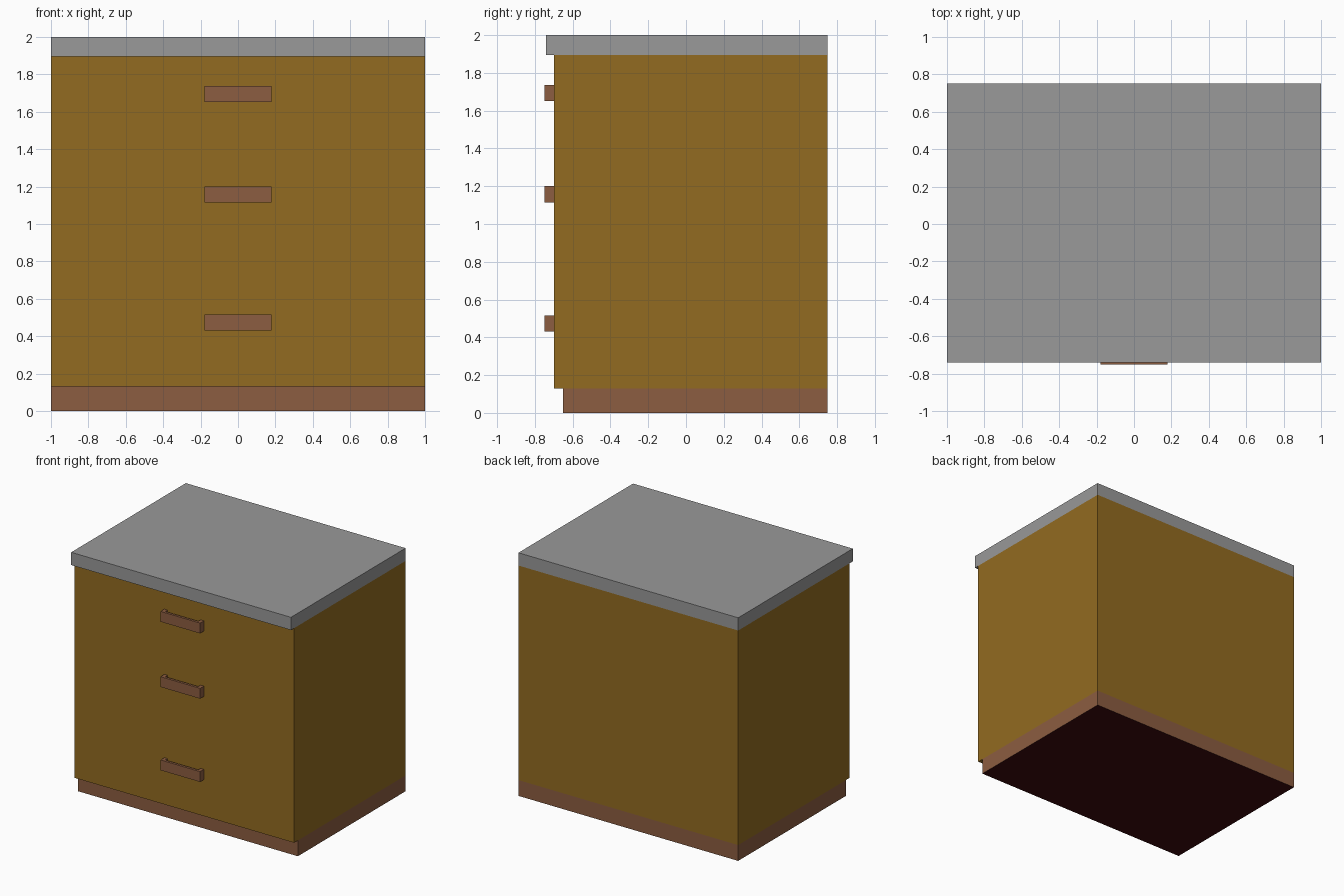
import bpy, bmesh

if "Cube" in bpy.data.objects:
    bpy.data.objects.remove(bpy.data.objects["Cube"])


def material(name, r, g, b):
    m = bpy.data.materials.new(name)
    m.diffuse_color = (r, g, b, 1)
    m.use_nodes = True
    m.node_tree.nodes["Principled BSDF"].inputs["Base Color"].default_value = m.diffuse_color
    return m


wood = material("golden wood", 0.29, 0.147, 0.015)
brown = material("reddish brown", 0.263, 0.109, 0.052)
grey = material("grey worktop", 0.319, 0.319, 0.319)
dark = material("dark underside", 0.048, 0.003, 0.004)


def prism(name, pts, z0, z1, mat):
    """Extrude a plan outline between two heights."""
    bm = bmesh.new()
    face = bm.faces.new([bm.verts.new((x, y, z0)) for x, y in pts])
    ext = bmesh.ops.extrude_face_region(bm, geom=[face], use_keep_orig=True)
    for v in ext["geom"]:
        if isinstance(v, bmesh.types.BMVert):
            v.co.z = z1
    bmesh.ops.recalc_face_normals(bm, faces=bm.faces)
    mesh = bpy.data.meshes.new(name)
    bm.to_mesh(mesh)
    bm.free()
    mesh.materials.append(mat)
    ob = bpy.data.objects.new(name, mesh)
    bpy.context.collection.objects.link(ob)
    return ob


def slab(name, front, z0, z1, mat):
    """Full-width box running from the given front to the back."""
    return prism(name, [(-1, front), (1, front), (1, 0.75), (-1, 0.75)], z0, z1, mat)


# Recessed plinth with dark underside
plinth = slab("plinth", -0.65, 0, 0.13, brown)
plinth.data.materials.append(dark)
for p in plinth.data.polygons:
    if p.normal.z < -0.5:
        p.material_index = 1

# Cabinet body and overhanging worktop
slab("cabinet_body", -0.70, 0.13, 1.895, wood)
slab("worktop", -0.74, 1.895, 2.0, grey)

# U-shaped drawer pulls
pull = [(-0.18, -0.70), (-0.18, -0.75), (0.18, -0.75), (0.18, -0.70),
        (0.15, -0.70), (0.15, -0.73), (-0.15, -0.73), (-0.15, -0.70)]
for label, z in (("bottom", 0.43), ("middle", 1.115), ("top", 1.652)):
    prism(label + "_drawer_handle", pull, z, z + 0.085, brown)
